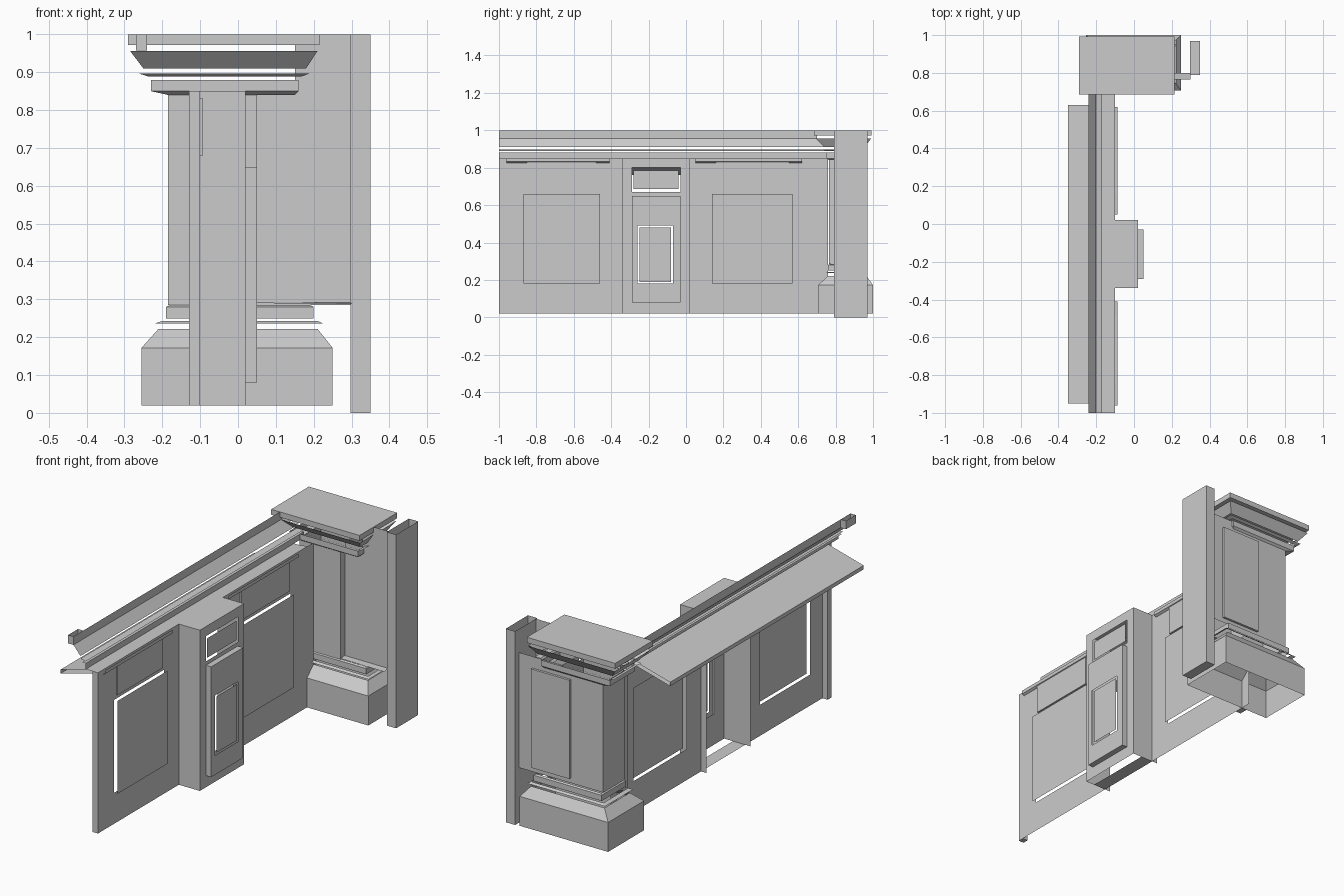
import bpy, bmesh

if "Cube" in bpy.data.objects:
    bpy.data.objects.remove(bpy.data.objects["Cube"])


def make(name, verts, faces):
    me = bpy.data.meshes.new(name)
    me.from_pydata(verts, [], faces)
    bm = bmesh.new()
    bm.from_mesh(me)
    bmesh.ops.recalc_face_normals(bm, faces=bm.faces)
    bm.to_mesh(me)
    bm.free()
    ob = bpy.data.objects.new(name, me)
    bpy.context.collection.objects.link(ob)
    return ob


def loft(name, rings, bottom=False, top=False):
    """Stack rectangular rings (x0, x1, y0, y1, z); ends are open unless capped."""
    v, f = [], []
    for x0, x1, y0, y1, z in rings:
        v += [(x0, y0, z), (x1, y0, z), (x1, y1, z), (x0, y1, z)]
    for r in range(len(rings) - 1):
        for i in range(4):
            a, b = r * 4 + i, r * 4 + (i + 1) % 4
            f.append((a, b, b + 4, a + 4))
    n = len(v)
    if bottom:
        f.append((3, 2, 1, 0))
    if top:
        f.append((n - 4, n - 3, n - 2, n - 1))
    return make(name, v, f)


def box(name, x0, x1, y0, y1, z0, z1, bottom=True, top=True):
    return loft(name, [(x0, x1, y0, y1, z0), (x0, x1, y0, y1, z1)], bottom, top)


def strip(name, prof, y0, y1, closed=False):
    """Sweep an x/z profile along y as an open sheet."""
    n = len(prof)
    v = [(x, y0, z) for x, z in prof] + [(x, y1, z) for x, z in prof]
    f = [(i, (i + 1) % n, (i + 1) % n + n, i + n) for i in range(n if closed else n - 1)]
    return make(name, v, f)


def sheet(name, x, y0, y1, z0, z1, holes=()):
    """Sheet in the y/z plane with rectangular openings (y0, y1, z0, z1)."""
    ys = sorted({y0, y1, *(h[0] for h in holes), *(h[1] for h in holes)})
    zs = sorted({z0, z1, *(h[2] for h in holes), *(h[3] for h in holes)})
    v = [(x, y, z) for y in ys for z in zs]
    f, m = [], len(zs)
    for i in range(len(ys) - 1):
        for j in range(m - 1):
            cy, cz = (ys[i] + ys[i + 1]) / 2, (zs[j] + zs[j + 1]) / 2
            if not any(h[0] < cy < h[1] and h[2] < cz < h[3] for h in holes):
                a = i * m + j
                f.append((a, a + m, a + m + 1, a + 1))
    return make(name, v, f)


# Panelled wall: two bays, each with an opening filled by a raised panel
WX = -0.10
for side, y0, y1, p0, p1 in (("near", -1.0, -0.34, -0.87, -0.46),
                             ("far", 0.02, 0.76, 0.14, 0.57)):
    sheet(side + "_wall", WX, y0, y1, 0.02, 0.85, [(p0, p1, 0.18, 0.66)])
    sheet(side + "_main_panel", WX + 0.02, p0, p1, 0.18, 0.66)
    box(side + "_upper_panel", WX, WX + 0.008, p0 + 0.02, p1 - 0.02, 0.68, 0.83)
    strip(side + "_under_trim", [(WX, 0.825), (WX + 0.012, 0.832), (WX + 0.012, 0.85)],
          p0 - 0.09, p1 + 0.05)

# Edge posts closing the wall ends
for name, y0, y1 in (("near_edge_post", -1.0, -0.97), ("far_edge_post", 0.66, 0.706)):
    box(name, -0.13, WX, y0, y1, 0.02, 0.85)

# Pilaster: sides, top, front with window openings and inset panels
PX, PY0, PY1 = 0.02, -0.34, 0.02
window = (-0.26, -0.07, 0.18, 0.49)
upper = (-0.29, -0.03, 0.67, 0.80)
sheet("pilaster_front", PX, PY0, PY1, 0.02, 0.85, [window, upper])
for name, y in (("pilaster_near_side", PY0), ("pilaster_far_side", PY1)):
    make(name, [(-0.13, y, 0.02), (PX, y, 0.02), (PX, y, 0.85), (-0.13, y, 0.85)], [(0, 1, 2, 3)])
strip("pilaster_top", [(-0.13, 0.85), (PX, 0.85)], PY0, PY1)
strip("pilaster_floor", [(-0.10, 0.02), (-0.03, 0.02)], PY0, PY1)
sheet("pilaster_upper_panel", PX, -0.28, -0.04, 0.685, 0.785)
sheet("pilaster_frame_face", 0.05, -0.29, -0.03, 0.08, 0.65, [window])
loft_rim = [(-0.29, 0.08), (-0.03, 0.08), (-0.03, 0.65), (-0.29, 0.65)]
make("pilaster_frame_rim", [(x, y, z) for x in (PX, 0.05) for y, z in loft_rim],
     [(i, (i + 1) % 4, (i + 1) % 4 + 4, i + 4) for i in range(4)])
sheet("pilaster_lower_panel", 0.05, -0.248, -0.08, 0.19, 0.48)

# Sloping shelf behind the wall
strip("shelf_slope", [(-0.13, 0.84), (-0.35, 0.78), (-0.35, 0.76), (-0.13, 0.82)], -0.95, 0.63)
strip("wall_cap", [(WX, 0.85), (-0.17, 0.85)], -1.0, 0.70)

# Crown moulding along the wall
strip("crown_band", [(-0.17, 0.85), (-0.17, 0.88), (-0.19, 0.88)], -1.0, 0.78)
strip("crown_fillet", [(-0.17, 0.89), (-0.20, 0.897)], -1.0, 0.78)
strip("crown_slope", [(-0.20, 0.91), (-0.24, 0.957)], -1.0, 0.74)
strip("crown_rail", [(-0.24, 0.957), (-0.24, 1.0)], -1.0, 0.70)
box("crown_rail_end", -0.27, -0.24, -1.0, -0.92, 0.957, 1.0, bottom=False, top=False)

# Pedestal base: open plinth with a chamfered top, then thin mouldings
loft("pedestal_base", [(-0.255, 0.25, 0.706, 1.0, 0.02), (-0.255, 0.25, 0.706, 1.0, 0.172),
                       (-0.21, 0.21, 0.76, 0.965, 0.222)])
loft("base_fillet", [(-0.22, 0.225, 0.745, 0.975, 0.236), (-0.20, 0.21, 0.76, 0.96, 0.243)])
loft("base_collar", [(-0.19, 0.20, 0.76, 0.96, 0.25), (-0.19, 0.20, 0.76, 0.96, 0.28),
                     (-0.18, 0.19, 0.77, 0.95, 0.285)])

# Pedestal shaft and the wider body that joins it to the post
box("pedestal_shaft", -0.185, 0.05, 0.765, 0.94, 0.285, 0.85, bottom=False, top=False)
box("pedestal_body", 0.05, 0.30, 0.80, 0.94, 0.285, 0.88, bottom=False, top=False)
make("joining_sheet", [(0.15, 0.80, 0.88), (0.30, 0.80, 0.88), (0.30, 0.80, 1.0), (0.15, 0.80, 1.0)],
     [(0, 1, 2, 3)])
make("body_ledge", [(0.05, 0.765, 0.29), (0.30, 0.765, 0.288), (0.30, 0.80, 0.292), (0.05, 0.80, 0.292)],
     [(0, 1, 2, 3)])

# Raised panel on the back of the pedestal
box("back_panel", 0.0, 0.22, 0.94, 0.952, 0.31, 0.82)

# Pedestal capital
loft("cap_collar", [(-0.185, 0.15, 0.765, 0.94, 0.84), (-0.23, 0.16, 0.75, 0.95, 0.85),
                    (-0.23, 0.16, 0.75, 0.95, 0.88)])
loft("cap_fillet", [(-0.235, 0.165, 0.75, 0.95, 0.888), (-0.26, 0.188, 0.735, 0.965, 0.896)])
loft("cap_flare", [(-0.25, 0.18, 0.74, 0.955, 0.91), (-0.285, 0.21, 0.695, 0.99, 0.956)])
box("cap_slab", -0.29, 0.215, 0.685, 0.992, 0.972, 1.0)

# Tall end post, hollow at the top
box("end_post", 0.297, 0.35, 0.79, 0.97, 0.0, 1.0, top=False)
